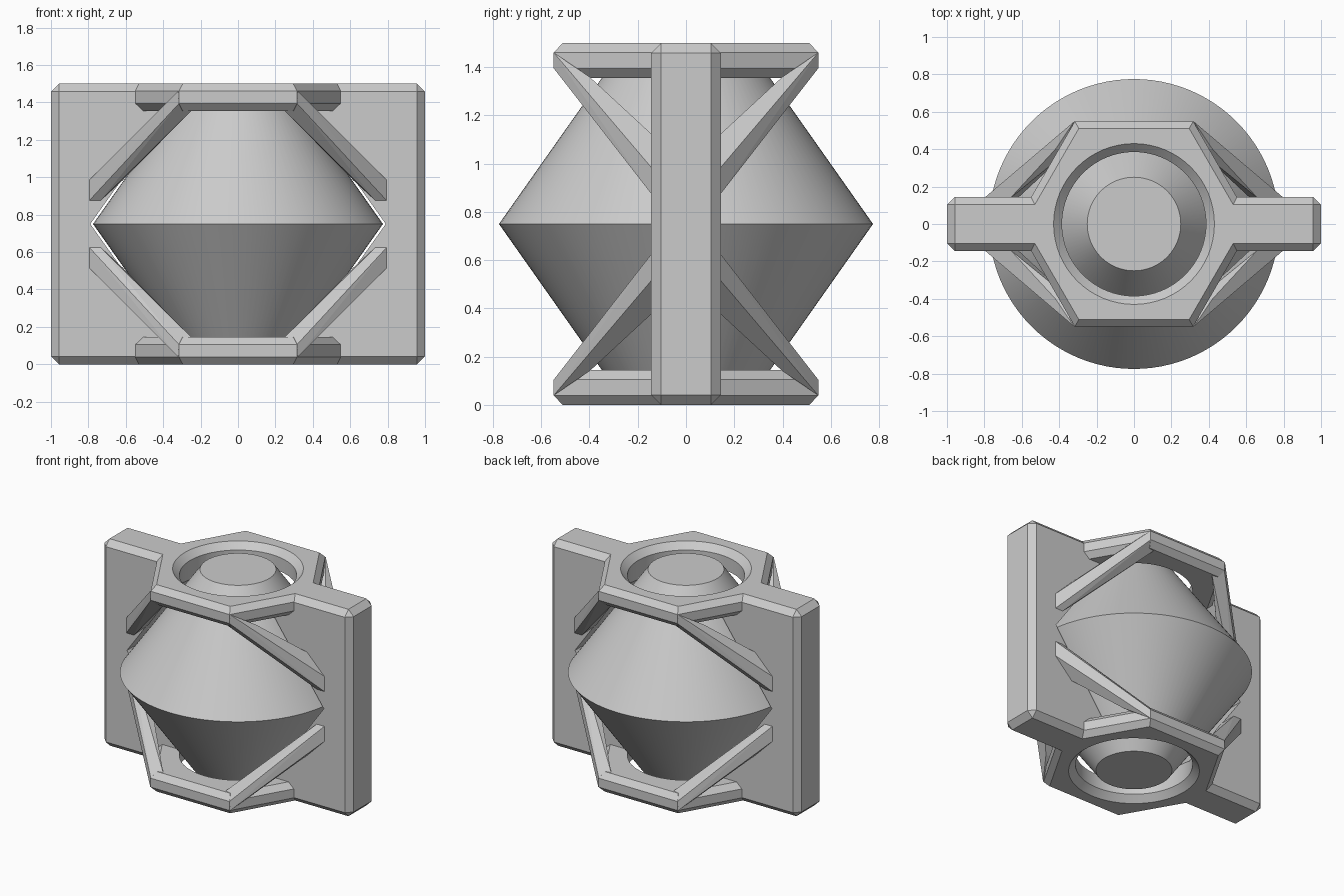
import bpy, bmesh, math
from mathutils import Vector

if "Cube" in bpy.data.objects:
    bpy.data.objects.remove(bpy.data.objects["Cube"])

grey = bpy.data.materials.new("light_grey")
grey.use_nodes = True
colour = (0.6, 0.6, 0.6, 1)
grey.diffuse_color = colour
grey.node_tree.nodes["Principled BSDF"].inputs["Base Color"].default_value = colour

MID = 0.75      # mirror height
RIM = 0.145     # ring thickness


def finish(bm, name):
    bmesh.ops.recalc_face_normals(bm, faces=bm.faces)
    mesh = bpy.data.meshes.new(name)
    bm.to_mesh(mesh)
    bm.free()
    mesh.materials.append(grey)
    obj = bpy.data.objects.new(name, mesh)
    bpy.context.collection.objects.link(obj)
    return obj


def lathe(name, profile, sides):
    """Closed solid of revolution from (radius, z) pairs."""
    bm = bmesh.new()
    loops = []
    for r, z in profile:
        angles = [math.tau * i / sides for i in range(sides)]
        loops.append([bm.verts.new((r * math.cos(a), r * math.sin(a), z)) for a in angles])
    for low, high in zip(loops, loops[1:]):
        for i in range(sides):
            j = (i + 1) % sides
            bm.faces.new((low[i], low[j], high[j], high[i]))
    bm.faces.new(loops[0])
    bm.faces.new(loops[-1])
    return finish(bm, name)


def activate(obj):
    bpy.ops.object.select_all(action='DESELECT')
    obj.select_set(True)
    bpy.context.view_layer.objects.active = obj


def cut(obj, cutter):
    activate(obj)
    mod = obj.modifiers.new("cut", 'BOOLEAN')
    mod.operation, mod.solver, mod.object = 'DIFFERENCE', 'EXACT', cutter
    bpy.ops.object.modifier_apply(modifier=mod.name)


def smooth(obj):
    activate(obj)
    bpy.ops.object.shade_smooth_by_angle(angle=math.radians(25))


def flip(profile):
    return [(r, 2 * MID - z) for r, z in profile]


# Double cone in the middle
smooth(lathe("double_cone", [(0.25, 0.005), (0.775, MID), (0.25, 1.495)], 96))

# Upright slab with chamfered edges
bm = bmesh.new()
bmesh.ops.create_cube(bm, size=1)
bmesh.ops.scale(bm, vec=(2, 0.29, 1.5), verts=bm.verts)
bmesh.ops.translate(bm, vec=(0, 0, MID), verts=bm.verts)
bmesh.ops.bevel(bm, geom=bm.edges[:], offset=0.042, segments=1, affect='EDGES')
slab = finish(bm, "slab")

# Six-sided opening through the slab, following the cone outline
bm = bmesh.new()
half = [(0.36, 1.5 - RIM), (0.79, MID), (0.36, RIM)]
outline = half + [(-x, z) for x, z in reversed(half)]
face = bm.faces.new([bm.verts.new((x, -0.3, z)) for x, z in outline])
extruded = bmesh.ops.extrude_face_region(bm, geom=[face])["geom"]
bmesh.ops.translate(bm, vec=(0, 0.6, 0),
                    verts=[v for v in extruded if isinstance(v, bmesh.types.BMVert)])
opening = finish(bm, "opening_cutter")
cut(slab, opening)
bpy.data.objects.remove(opening)

# Hexagonal collars with a chamfered round hole, at the top and bottom
collar = [(0.59, 1.355), (0.633, 1.395), (0.633, 1.46), (0.59, 1.5)]
bore = [(0.385, 1.3), (0.385, 1.455), (0.43, 1.5), (0.43, 1.55)]
for end, shape in (("top", lambda p: p), ("bottom", flip)):
    ring = lathe(end + "_collar", shape(collar), 6)
    cutter = lathe("bore_cutter", shape(bore), 64)
    cut(ring, cutter)
    cut(slab, cutter)
    bpy.data.objects.remove(cutter)
    smooth(ring)
smooth(slab)

# Slanted struts from each collar corner down to the slab
at_collar = [(0.32, 0.548, 1.46), (0.315, 0.548, 1.395), (0.25, 0.5, 1.355),
             (0.34, 0.40, 1.36), (0.42, 0.40, 1.36)]
at_slab = [(0.80, 0.14, 0.98), (0.80, 0.14, 0.87), (0.74, 0.14, 0.87),
           (0.62, 0.14, 0.98), (0.66, 0.14, 1.12)]
for sx, side in ((1, "left"), (-1, "right")):
    for sy, depth in ((-1, "front"), (1, "back")):
        for sz, end in ((1, "top"), (-1, "bottom")):
            bm = bmesh.new()
            for x, y, z in at_collar + at_slab:
                bm.verts.new(Vector((x * sx, y * sy, MID + (z - MID) * sz)))
            hull = bmesh.ops.convex_hull(bm, input=bm.verts[:])
            spare = [v for v in hull["geom_interior"] if isinstance(v, bmesh.types.BMVert)]
            bmesh.ops.delete(bm, geom=spare, context='VERTS')
            finish(bm, f"{end}_{depth}_{side}_strut")
